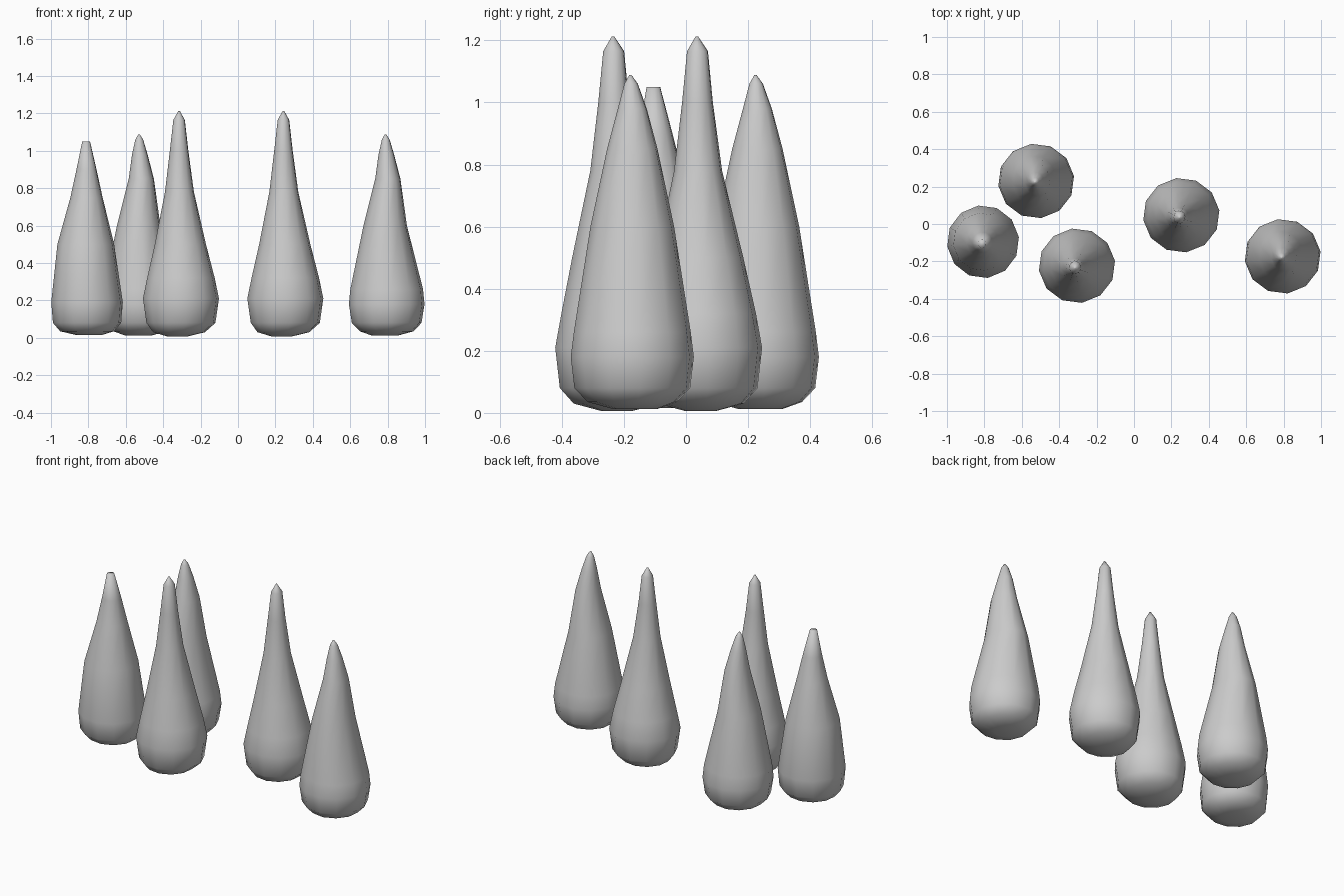
import bpy, bmesh, math

SIDES = 12

# Ring profiles: (z, radius x, radius y, centre shift x, centre shift y)
BLUNT = [(0.015, 0.07, 0.07, 0.01, 0), (0.035, 0.145, 0.14, 0, 0),
         (0.08, 0.184, 0.182, 0, 0), (0.19, 0.193, 0.195, 0, 0),
         (0.50, 0.153, 0.155, -0.007, 0), (0.75, 0.087, 0.09, -0.003, 0),
         (0.90, 0.054, 0.055, -0.003, -0.003), (1.05, 0.021, 0.022, -0.005, -0.01)]
MEDIUM = [(0.012, 0.07, 0.07, -0.01, 0.01), (0.035, 0.145, 0.145, 0, 0),
          (0.08, 0.188, 0.188, 0, 0), (0.18, 0.204, 0.2, 0, 0),
          (0.26, 0.196, 0.19, 0, 0), (0.60, 0.117, 0.136, -0.008, 0),
          (0.85, 0.068, 0.082, 0.006, 0), (0.98, 0.042, 0.047, -0.002, 0),
          (1.06, 0.021, 0.022, -0.005, -0.004), (1.088, 0.004, 0.004, -0.006, -0.006)]
TALL = [(0.006, 0.05, 0.05, -0.02, 0), (0.03, 0.14, 0.14, -0.01, 0),
        (0.08, 0.186, 0.185, 0, 0), (0.21, 0.205, 0.2, 0, 0),
        (0.32, 0.182, 0.18, 0, 0), (0.50, 0.138, 0.142, -0.003, -0.003),
        (0.78, 0.078, 0.078, -0.008, -0.008), (1.00, 0.05, 0.05, -0.01, -0.01),
        (1.165, 0.031, 0.034, -0.01, -0.01), (1.213, 0.004, 0.004, -0.01, -0.012)]


def cone_tree(name, profile, x, y):
    bm = bmesh.new()
    rings = []
    for z, rx, ry, sx, sy in profile:
        ring = []
        for i in range(SIDES):
            a = 2 * math.pi * (i + 0.25) / SIDES
            ring.append(bm.verts.new((sx + rx * math.cos(a), sy + ry * math.sin(a), z)))
        rings.append(ring)
    for low, high in zip(rings, rings[1:]):
        for i in range(SIDES):
            j = (i + 1) % SIDES
            bm.faces.new((low[i], low[j], high[j], high[i]))
    # Closed bottom and tip
    bm.faces.new(rings[0][::-1])
    bm.faces.new(rings[-1])
    for f in bm.faces:
        f.smooth = True
    mesh = bpy.data.meshes.new(name)
    bm.to_mesh(mesh)
    bm.free()
    obj = bpy.data.objects.new(name, mesh)
    obj.location = (x, y, 0)
    bpy.context.collection.objects.link(obj)


# Five tapering trees in three shapes
cone_tree("blunt_tree_left", BLUNT, -0.807, -0.095)
cone_tree("medium_tree_back", MEDIUM, -0.523, 0.23)
cone_tree("medium_tree_right", MEDIUM, 0.795, -0.173)
cone_tree("tall_tree_front", TALL, -0.305, -0.223)
cone_tree("tall_tree_middle", TALL, 0.253, 0.047)
